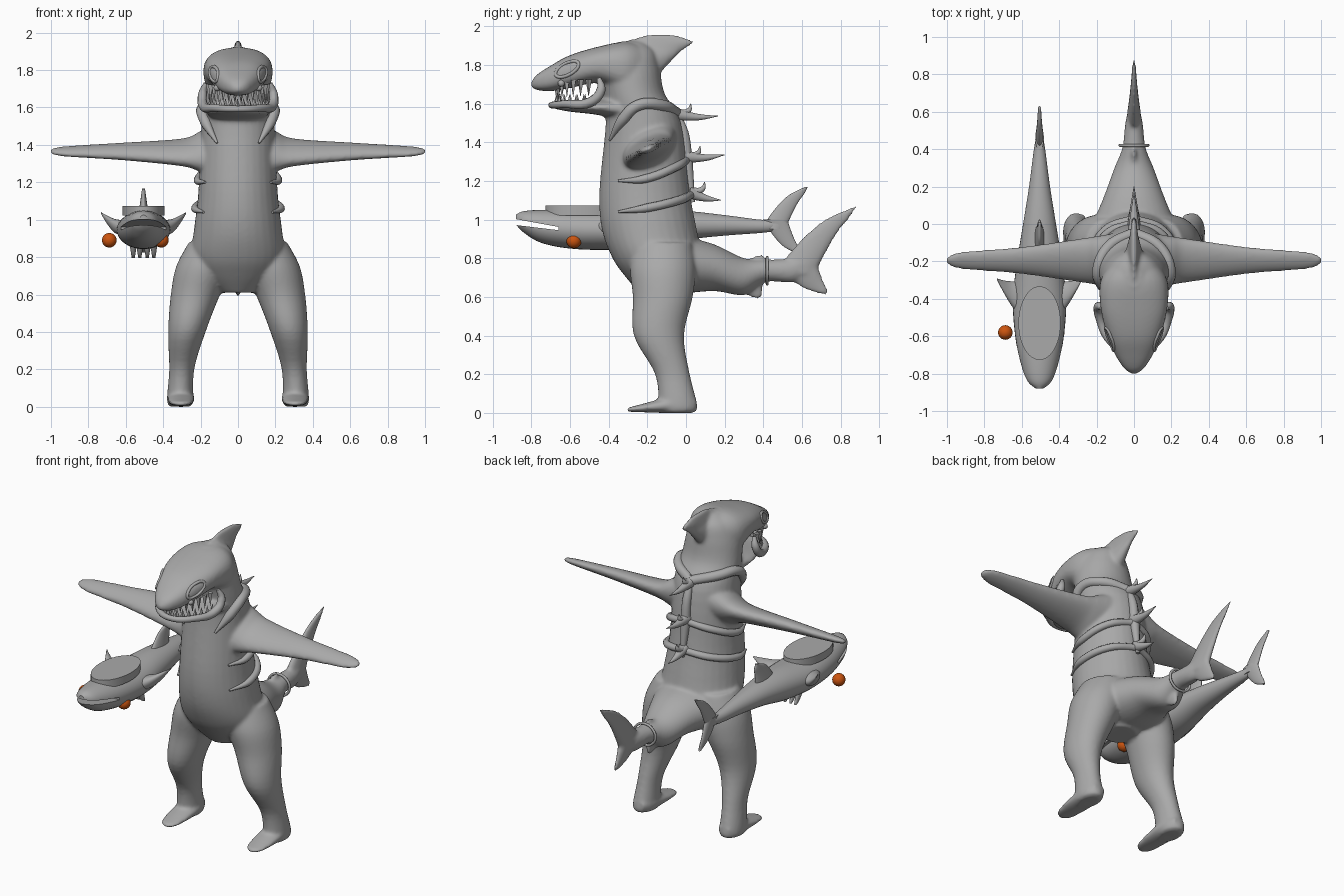
import bpy, bmesh
from math import sin, cos, pi, radians, copysign
from mathutils import Vector

if "Cube" in bpy.data.objects:
    bpy.data.objects.remove(bpy.data.objects["Cube"])


def material(name, rgb):
    m = bpy.data.materials.new(name)
    m.use_nodes = True
    m.diffuse_color = (*rgb, 1)
    m.node_tree.nodes["Principled BSDF"].inputs["Base Color"].default_value = (*rgb, 1)
    return m


GREY = material("skin grey", (.4, .4, .4))
ORANGE = material("orange", (.6, .09, .005))


def select(ob):
    bpy.ops.object.select_all(action="DESELECT")
    ob.select_set(True)
    bpy.context.view_layer.objects.active = ob


def smooth(ob):
    select(ob)
    bpy.ops.object.shade_smooth_by_angle(angle=radians(40))
    return ob


def finish(name, bm, mat=GREY):
    bmesh.ops.recalc_face_normals(bm, faces=bm.faces)
    mesh = bpy.data.meshes.new(name)
    bm.to_mesh(mesh)
    bm.free()
    mesh.materials.append(mat)
    ob = bpy.data.objects.new(name, mesh)
    bpy.context.collection.objects.link(ob)
    return smooth(ob)


def spline(rows, steps=5):
    """Smooth interpolation through rows of numbers."""
    rows = [Vector(r) for r in rows]
    out = []
    for i, (b, c) in enumerate(zip(rows, rows[1:])):
        a, d = rows[max(i - 1, 0)], rows[min(i + 2, len(rows) - 1)]
        for k in range(steps):
            t = k / steps
            out.append(b + (c - a) * (t / 2) + (a * 2 - b * 5 + c * 4 - d) * (t * t / 2)
                       + (b * 3 - a - c * 3 + d) * (t ** 3 / 2))
    return out + [rows[-1]]


def loft(name, axis, rings, at=lambda p: 0, side=1, power=2, shear=0, sides=32):
    """Rings are (place on axis, second centre, two radii); at gives the first centre."""
    bm = bmesh.new()
    loops = []
    for p, b, ra, rb in spline(rings):
        loop = []
        for k in range(sides):
            c, s = cos(2 * pi * k / sides), sin(2 * pi * k / sides)
            u = max(ra, .002) * copysign(abs(c) ** (2 / power), c)
            v = max(rb, .002) * copysign(abs(s) ** (2 / power), s) + shear * u
            a = at(p) + u
            x, y, z = {"x": (p, a, b + v), "y": (a, p, b + v), "z": (a, b + v, p)}[axis]
            loop.append(bm.verts.new((x * side, y, z)))
        loops.append(loop)
    for low, high in zip(loops, loops[1:]):
        for k in range(sides):
            bm.faces.new((low[k], low[k - 1], high[k - 1], high[k]))
    bm.faces.new(loops[0])
    bm.faces.new(loops[-1])
    return finish(name, bm)


def fin(name, base, tip, chord, thick, x=0):
    """Swept blade rising from base to tip, both given as (y, z)."""
    rings = []
    for k in range(7):
        t = k / 6
        sweep = .7 * t + .3 * t ** 4
        rings.append((base[1] + (tip[1] - base[1]) * t, base[0] + (tip[0] - base[0]) * sweep,
                      thick * (1 - t) + .008, chord * (1 - t) ** .4 + .008))
    return loft(name, "z", rings, at=lambda p: x)


def tube(name, points, radii, closed=False):
    curve = bpy.data.curves.new(name, "CURVE")
    curve.dimensions, curve.bevel_depth, curve.bevel_resolution = "3D", 1, 3
    curve.resolution_u, curve.use_fill_caps = 6, True
    sp = curve.splines.new("BEZIER")
    sp.bezier_points.add(len(points) - 1)
    sp.use_cyclic_u = closed
    for bp, co, r in zip(sp.bezier_points, points, radii):
        bp.co, bp.radius = co, r
        bp.handle_left_type = bp.handle_right_type = "AUTO"
    tmp = bpy.data.objects.new(name, curve)
    bpy.context.collection.objects.link(tmp)
    bpy.context.view_layer.update()
    mesh = bpy.data.meshes.new_from_object(tmp.evaluated_get(bpy.context.evaluated_depsgraph_get()))
    bm = bmesh.new()
    bm.from_mesh(mesh)
    bpy.data.objects.remove(tmp)
    bpy.data.meshes.remove(mesh)
    return finish(name, bm)


def ball(name, centre, radius, mat=GREY):
    bm = bmesh.new()
    bmesh.ops.create_uvsphere(bm, u_segments=24, v_segments=16, radius=radius)
    bmesh.ops.translate(bm, vec=centre, verts=bm.verts)
    finish(name, bm, mat)


def apply(ob, kind, **settings):
    select(ob)
    m = ob.modifiers.new(kind, kind)
    for key, value in settings.items():
        setattr(m, key, value)
    bpy.ops.object.modifier_apply(modifier=m.name)


# Body: torso, head, jaw, tail, limbs and fins, later fused into one skin
TORSO = [(.61, -.13, .1, .1), (.7, -.14, .2, .17), (.8, -.15, .25, .23), (.95, -.19, .235, .245),
         (1.15, -.215, .212, .233), (1.5, -.22, .195, .195), (1.65, -.27, .183, .16),
         (1.78, -.3, .165, .165), (1.87, -.29, .12, .13), (1.92, -.28, .04, .06)]
HEAD = [(-.8, 1.7, .015, .015), (-.77, 1.71, .055, .04), (-.7, 1.73, .1, .066), (-.6, 1.765, .142, .085),
        (-.45, 1.8, .178, .095), (-.3, 1.78, .178, .14), (-.18, 1.76, .1, .12)]
JAW = [(-.3, 1.57, .16, .07), (-.45, 1.58, .17, .04), (-.6, 1.58, .12, .022), (-.69, 1.59, .04, .015)]
TAIL = [(-.15, .78, .26, .16), (0, .765, .22, .145), (.15, .75, .16, .12), (.3, .705, .105, .095),
        (.41, .735, .062, .058), (.55, .735, .045, .06), (.63, .75, .02, .04)]
DORSAL = [(1.75, -.27, .07, .13), (1.84, -.24, .05, .185), (1.88, -.2, .033, .19), (1.92, -.14, .022, .18),
          (1.957, -.13, .012, .07)]
ARM = [(.08, 1.38, .15, .15), (.2, 1.365, .13, .1), (.3, 1.36, .115, .062), (.62, 1.365, .07, .04),
       (.93, 1.365, .045, .022), (1.005, 1.365, .012, .01)]
LEG = [(.88, -.12, .13, .15), (.75, -.12, .15, .17), (.6, -.12, .132, .155), (.4, -.14, .1, .13),
       (.2, -.07, .067, .09), (.03, -.04, .07, .1), (0, -.05, .05, .08)]
FOOT = [(.05, .05, .04, .03), (-.05, .045, .073, .045), (-.25, .022, .06, .018), (-.305, .016, .02, .01)]

parts = [loft("shark_body", "z", TORSO), loft("head", "y", HEAD, power=2.5), loft("jaw", "y", JAW),
         loft("tail", "y", TAIL), loft("dorsal", "z", DORSAL),
         fin("upper_lobe", (.56, .72), (.88, 1.07), .1, .03),
         fin("lower_lobe", (.57, .77), (.72, .61), .1, .03),
         fin("tail_top_fin", (.33, .72), (.39, .82), .06, .025),
         fin("tail_low_fin", (.33, .68), (.37, .59), .06, .025)]
for s in (1, -1):
    parts.append(loft("arm", "x", ARM, at=lambda p: -.195, side=s, shear=.35))
    parts.append(loft("leg", "z", LEG, at=lambda p: .31 - .23 * p * p, side=s))
    parts.append(loft("foot", "y", FOOT, at=lambda p: .305, side=s))
body = parts[0]
select(body)
for p in parts:
    p.select_set(True)
bpy.ops.object.join()
apply(body, "REMESH", mode="VOXEL", voxel_size=.01, use_smooth_shade=True)
apply(body, "SMOOTH", factor=.5, iterations=8)


def ring_at(rings, p):
    for low, high in zip(rings, rings[1:]):
        if low[0] <= p <= high[0]:
            return Vector(low).lerp(Vector(high), (p - low[0]) / (high[0] - low[0]))


def on_torso(deg, z):
    _, y, rx, ry = ring_at(TORSO, z)
    return rx * 1.03 * sin(radians(deg)), y + ry * 1.03 * cos(radians(deg)), z


# Rib armour wrapping the back, with a spine and hooked spikes
RIBS = {"upper_rib": [(0, 1.55), (45, 1.59), (90, 1.59), (120, 1.52), (147, 1.41)],
        "middle_rib": [(0, 1.31), (45, 1.27), (90, 1.21), (125, 1.2)],
        "lower_rib": [(0, 1.13), (45, 1.1), (90, 1.06), (127, 1.04)]}
for name, path in RIBS.items():
    for s in (1, -1):
        thick = .03 if name == "upper_rib" else .022
        tube(name, [on_torso(a * s, z) for a, z in path], [thick] * (len(path) - 1) + [.006])
tube("spine", [on_torso(0, z) for z in (1.58, 1.45, 1.3, 1.09)], [.015, .027, .03, .012])
for z, tip_y, tip_z in ((1.545, .165, 1.535), (1.325, .2, 1.335), (1.14, .18, 1.1)):
    y = on_torso(0, z)[1]
    tube("back_spike", [(0, y - .01, z), (0, (y + tip_y) / 2, (z + tip_z) / 2 - .01), (0, tip_y, tip_z)],
         [.035, .018, .002])
    tube("back_barb", [(0, y, z), (0, y + .06, z + .02), (0, y + .07, z + .055)], [.025, .014, .002])

# Tail band
tube("tail_band", [(.075 * cos(k * pi / 4), .42, .735 + .068 * sin(k * pi / 4)) for k in range(8)],
     [.008] * 8, True)

# Lower lip and teeth
lip = [(.172, -.45, 1.73), (.19, -.44, 1.67), (.185, -.49, 1.61), (.125, -.63, 1.597)]
radii = [.012, .024, .026, .02]
tube("lower_lip", lip + [(0, -.695, 1.592)] + [(-x, y, z) for x, y, z in reversed(lip)],
     radii + [.017] + radii[::-1])
bm = bmesh.new()
for upper in (True, False):
    for k in range(14):
        a = radians(-78 + 12 * k + (0 if upper else 5))
        root = Vector((.158 * sin(a), -.46 - .21 * cos(a), 1.705 + .02 * abs(sin(a)) if upper else 1.59))
        base = [bm.verts.new(root + Vector((cos(a + j * pi / 2), sin(a + j * pi / 2), 0)) * .017)
                for j in range(4)]
        tip = bm.verts.new(root + Vector((0, 0, -.09 if upper else .06)))
        bm.faces.new(base)
        for j in range(4):
            bm.faces.new((base[j], base[j - 1], tip))
finish("teeth", bm)

# Slanted eye rims and nostrils
for s in (1, -1):
    rim = []
    for k in range(12):
        u, v = .066 * cos(k * pi / 6), .03 * sin(k * pi / 6)
        y, z = -.615 + u * .88 - v * .47, 1.778 + u * .47 + v * .88
        _, mid, rx, rz = ring_at(HEAD, y)
        rim.append((s * rx * max(.1, 1 - abs((z - mid) / rz) ** 2.5) ** .4, y, z))
    tube("eye_rim", rim, [.009] * 12, True)
    ball("nostril", (s * .112, -.645, 1.705), .018)

# Second fish: body with a cut mouth, fins and a flat lid
FX = -.505
FISH = [(-.88, 1, .02, .025), (-.84, .988, .065, .055), (-.75, .965, .1, .085), (-.6, .95, .13, .1),
        (-.4, .945, .143, .102), (-.2, .955, .12, .1), (0, .97, .088, .075), (.2, .97, .056, .053),
        (.4, .965, .03, .033), (.48, .975, .015, .03)]
fish = loft("fish_body", "y", FISH, at=lambda p: FX)
bm = bmesh.new()
wedge = bm.faces.new([bm.verts.new((FX - .3, y, z))
                      for y, z in ((-.95, 1.015), (-.95, .98), (-.66, .945), (-.66, .962))])
swept = bmesh.ops.extrude_face_region(bm, geom=[wedge])["geom"]
bmesh.ops.translate(bm, vec=(.6, 0, 0), verts=[v for v in swept if isinstance(v, bmesh.types.BMVert)])
cutter = finish("mouth_cutter", bm)
apply(fish, "BOOLEAN", operation="DIFFERENCE", object=cutter, solver="EXACT")
bpy.data.objects.remove(cutter)
smooth(fish)
fin("fish_dorsal", (-.1, .99), (0, 1.165), .09, .025, FX)
fin("fish_upper_lobe", (.45, .95), (.622, 1.168), .055, .015, FX)
fin("fish_lower_lobe", (.46, 1), (.582, .825), .055, .015, FX)
for dx in (-.055, -.02, .02, .055):
    fin("belly_spike", (-.36, .87), (-.32, .795), .02, .012, FX + dx)
for s in (1, -1):
    side_fin = loft("fish_side_fin", "x", [(.09, .955, .1, .04), (.15, .965, .065, .038), (.195, 1, .03, .022),
                                           (.228, 1.037, .004, .004)], at=lambda p: 2.6 * p * p - .43, side=s)
    side_fin.location.x = FX
bm = bmesh.new()
bmesh.ops.create_cone(bm, cap_ends=True, segments=48, radius1=1, radius2=1, depth=1)
bmesh.ops.scale(bm, vec=(.113, .197, .05), verts=bm.verts)
bmesh.ops.translate(bm, vec=(FX, -.53, 1.047), verts=bm.verts)
finish("fish_lid", bm)

# Orange balls beside the fish
for x in (-.688, -.41):
    ball("orange_ball", (x, -.58, .89), .039, ORANGE)
